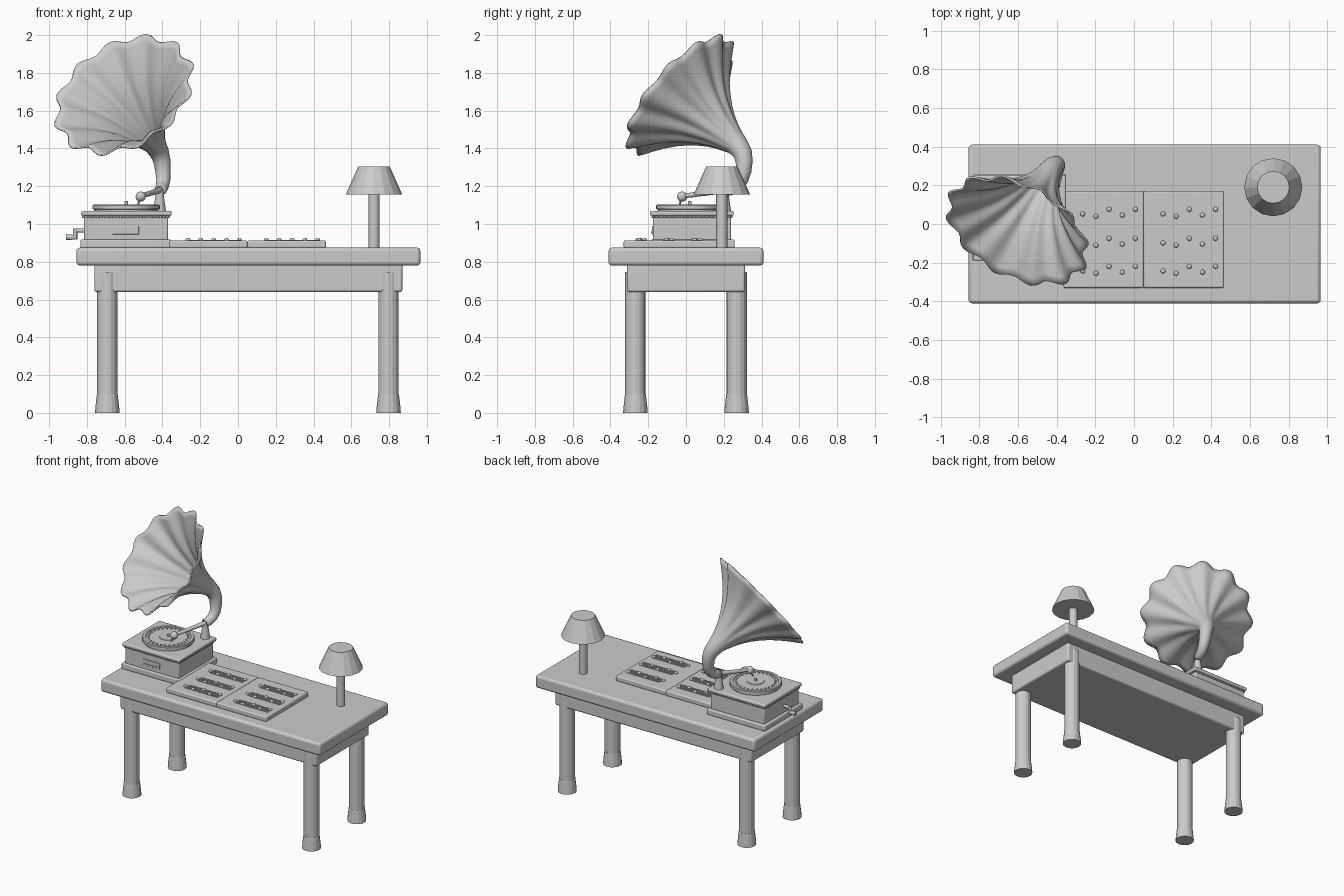
import bpy, bmesh, math
from mathutils import Vector, Matrix

if "Cube" in bpy.data.objects:
    bpy.data.objects.remove(bpy.data.objects["Cube"])

GREY = (0.6, 0.6, 0.6, 1)
mat = bpy.data.materials.new("plain grey")
mat.use_nodes = True
mat.diffuse_color = GREY
mat.node_tree.nodes["Principled BSDF"].inputs["Base Color"].default_value = GREY


def finish(name, bm, smooth=None, bevel=0, segments=3):
    bmesh.ops.recalc_face_normals(bm, faces=bm.faces)
    mesh = bpy.data.meshes.new(name)
    bm.to_mesh(mesh)
    bm.free()
    mesh.materials.append(mat)
    ob = bpy.data.objects.new(name, mesh)
    bpy.context.collection.objects.link(ob)
    if bevel:
        mod = ob.modifiers.new("bevel", "BEVEL")
        mod.width, mod.segments = bevel, segments
    if smooth:
        bpy.ops.object.select_all(action="DESELECT")
        ob.select_set(True)
        bpy.context.view_layer.objects.active = ob
        bpy.ops.object.shade_smooth_by_angle(angle=math.radians(smooth))
    return ob


def add_box(bm, x, y, z):
    size = Matrix.Diagonal((x[1] - x[0], y[1] - y[0], z[1] - z[0], 1))
    centre = Vector((sum(x), sum(y), sum(z))) / 2
    bmesh.ops.create_cube(bm, size=1, matrix=Matrix.Translation(centre) @ size)


def box(name, x, y, z, bevel=0.0):
    bm = bmesh.new()
    add_box(bm, x, y, z)
    return finish(name, bm, 35 if bevel else None, bevel)


def lathe(name, x, y, profile, sides, smooth=None):
    # profile lists (radius, height); both ends are capped
    bm = bmesh.new()
    rings = [[bm.verts.new((x + r * math.cos(math.tau * i / sides),
                            y + r * math.sin(math.tau * i / sides), z))
              for i in range(sides)] for r, z in profile]
    for a, b in zip(rings, rings[1:]):
        for i in range(sides):
            j = (i + 1) % sides
            bm.faces.new((a[i], a[j], b[j], b[i]))
    bm.faces.new(rings[0])
    bm.faces.new(rings[-1])
    return finish(name, bm, smooth)


def rod(name, a, b, r1, r2, sides=16):
    a, b = Vector(a), Vector(b)
    turn = (b - a).to_track_quat("Z", "Y").to_matrix().to_4x4()
    bm = bmesh.new()
    bmesh.ops.create_cone(bm, cap_ends=True, segments=sides, radius1=r1, radius2=r2,
                          depth=(b - a).length, matrix=Matrix.Translation((a + b) / 2) @ turn)
    return finish(name, bm, 40)


def dots(name, places, radius, flat=1.0, detail=1):
    bm = bmesh.new()
    for p in places:
        bmesh.ops.create_icosphere(bm, subdivisions=detail, radius=radius,
                                   matrix=Matrix.Translation(p) @ Matrix.Diagonal((1, 1, flat, 1)))
    return finish(name, bm, 60)


# Table
box("table_top", (-0.855, 0.965), (-0.41, 0.41), (0.78, 0.875), 0.018)
box("table_apron", (-0.76, 0.87), (-0.312, 0.312), (0.64, 0.79), 0.012)
for side, x in (("right", -0.692), ("left", 0.797)):
    for end, y in (("front", -0.268), ("back", 0.268)):
        lathe(f"{end}_{side}_leg", x, y, [(0.065, 0), (0.063, 0.03), (0.055, 0.1),
                                         (0.054, 0.1), (0.054, 0.745)], 16, 20)

# Lamp
lathe("lamp_pole", 0.72, 0.19, [(0.03, 0.87), (0.03, 1.17)], 16, 40)
lathe("lamp_shade", 0.72, 0.19, [(0.15, 1.155), (0.083, 1.305)], 16)

# Sheet music: two pages, staves and notes
for name, x0 in (("right_page", -0.365), ("left_page", 0.05)):
    box(name, (x0, x0 + 0.415), (-0.33, 0.17), (0.873, 0.912), 0.008)
    bm = bmesh.new()
    notes = []
    for y in (0.06, -0.09, -0.235):
        for k in range(5):
            line = y + (k - 2) * 0.013
            add_box(bm, (x0 + 0.11, x0 + 0.38), (line - 0.002, line + 0.002), (0.909, 0.916))
        for n, lift in enumerate((-0.008, -0.02, 0.016, -0.014, 0.016)):
            notes.append((x0 + 0.1 + 0.068 * n, y + lift, 0.917))
    finish(name + "_staves", bm)
    dots(name + "_notes", notes, 0.013, 0.7, 2)

# Record player cabinet
box("player_plinth", (-0.835, -0.352), (-0.19, 0.258), (0.873, 0.917), 0.008)
box("player_box", (-0.815, -0.37), (-0.175, 0.238), (0.91, 1.04), 0.008)
box("player_lid", (-0.83, -0.352), (-0.19, 0.252), (1.043, 1.07), 0.009)
box("front_plate", (-0.665, -0.525), (-0.181, -0.17), (0.945, 0.99), 0.002)
box("front_plate_handle", (-0.655, -0.535), (-0.186, -0.17), (0.953, 0.961))
beads = []
for i in range(30):
    f = (i + 0.5) / 30
    for y in (-0.178, 0.241):
        beads.append((-0.82 + 0.455 * f, y, 1.038))
    for x in (-0.82, -0.365):
        beads.append((x, -0.178 + 0.419 * f, 1.038))
dots("lid_beads", beads, 0.007)

# Turntable and record
lathe("turntable", -0.592, 0.02, [(0.17, 1.065), (0.172, 1.078), (0.178, 1.08), (0.178, 1.098),
                                  (0.174, 1.102), (0.155, 1.102), (0.153, 1.097), (0.06, 1.097),
                                  (0.058, 1.101)], 48, 30)
dots("record_marks", [(-0.592 + 0.135 * math.cos(a), 0.02 + 0.135 * math.sin(a), 1.098)
                      for a in (math.tau * i / 28 for i in range(28))], 0.008, 0.6)
lathe("record_pin", -0.592, 0.02, [(0.009, 1.095), (0.009, 1.118), (0.004, 1.122)], 12, 40)

# Crank
rod("crank_shaft", (-0.8, 0, 0.965), (-0.865, 0, 0.965), 0.011, 0.011)
rod("crank_arm", (-0.862, 0, 0.977), (-0.862, 0, 0.918), 0.011, 0.011)
rod("crank_handle", (-0.855, 0, 0.93), (-0.91, 0, 0.93), 0.011, 0.016)

# Tone arm
lathe("horn_support", -0.415, 0.205, [(0.034, 1.065), (0.032, 1.08), (0.022, 1.15), (0.02, 1.18)], 20, 40)
rod("tone_arm", (-0.415, 0.205, 1.178), (-0.515, -0.02, 1.147), 0.016, 0.012)
dots("tone_arm_head", [(-0.515, -0.02, 1.145)], 0.027, 1, 3)
rod("needle", (-0.515, -0.02, 1.145), (-0.53, -0.035, 1.1), 0.008, 0.004, 8)

# Fluted horn: straight flaring bell, then a neck curving down to the support
mouth, facing = Vector((-0.605, -0.035, 1.685)), Vector((-0.38, -0.694, 0.607)).normalized()
bell = [(0, 0.383), (0.025, 0.352), (0.06, 0.308), (0.1, 0.262), (0.15, 0.212), (0.2, 0.17),
        (0.25, 0.137), (0.3, 0.108), (0.35, 0.085), (0.4, 0.066), (0.44, 0.054)]
path = [(mouth - facing * t, r) for t, r in bell]
path += [(Vector(p), r) for p, r in (
    ((-0.415, 0.3, 1.375), 0.046), ((-0.402, 0.308, 1.33), 0.04), ((-0.397, 0.305, 1.28), 0.036),
    ((-0.395, 0.293, 1.235), 0.032), ((-0.4, 0.268, 1.203), 0.029),
    ((-0.407, 0.237, 1.184), 0.027), ((-0.415, 0.2, 1.177), 0.025))]
SIDES, LOBES = 96, 12
bm = bmesh.new()
rings = []
across = facing.cross((0, 0, 1)).normalized()
for k, (p, r) in enumerate(path):
    along = (path[min(k + 1, len(path) - 1)][0] - path[max(k - 1, 0)][0]).normalized()
    across = (across - along * across.dot(along)).normalized()
    other = along.cross(across)
    flute = 0.055 * min(1, max(0, (r - 0.05) / 0.12))
    ring = []
    for i in range(SIDES):
        a = math.tau * i / SIDES
        rr = r * (1 + flute * math.cos(LOBES * a))
        ring.append(bm.verts.new(p + across * rr * math.cos(a) + other * rr * math.sin(a)))
    rings.append(ring)
for a, b in zip(rings, rings[1:]):
    for i in range(SIDES):
        j = (i + 1) % SIDES
        bm.faces.new((a[i], a[j], b[j], b[i]))
horn = finish("horn", bm, 60)
shell = horn.modifiers.new("thickness", "SOLIDIFY")
shell.thickness, shell.offset = 0.01, 0
